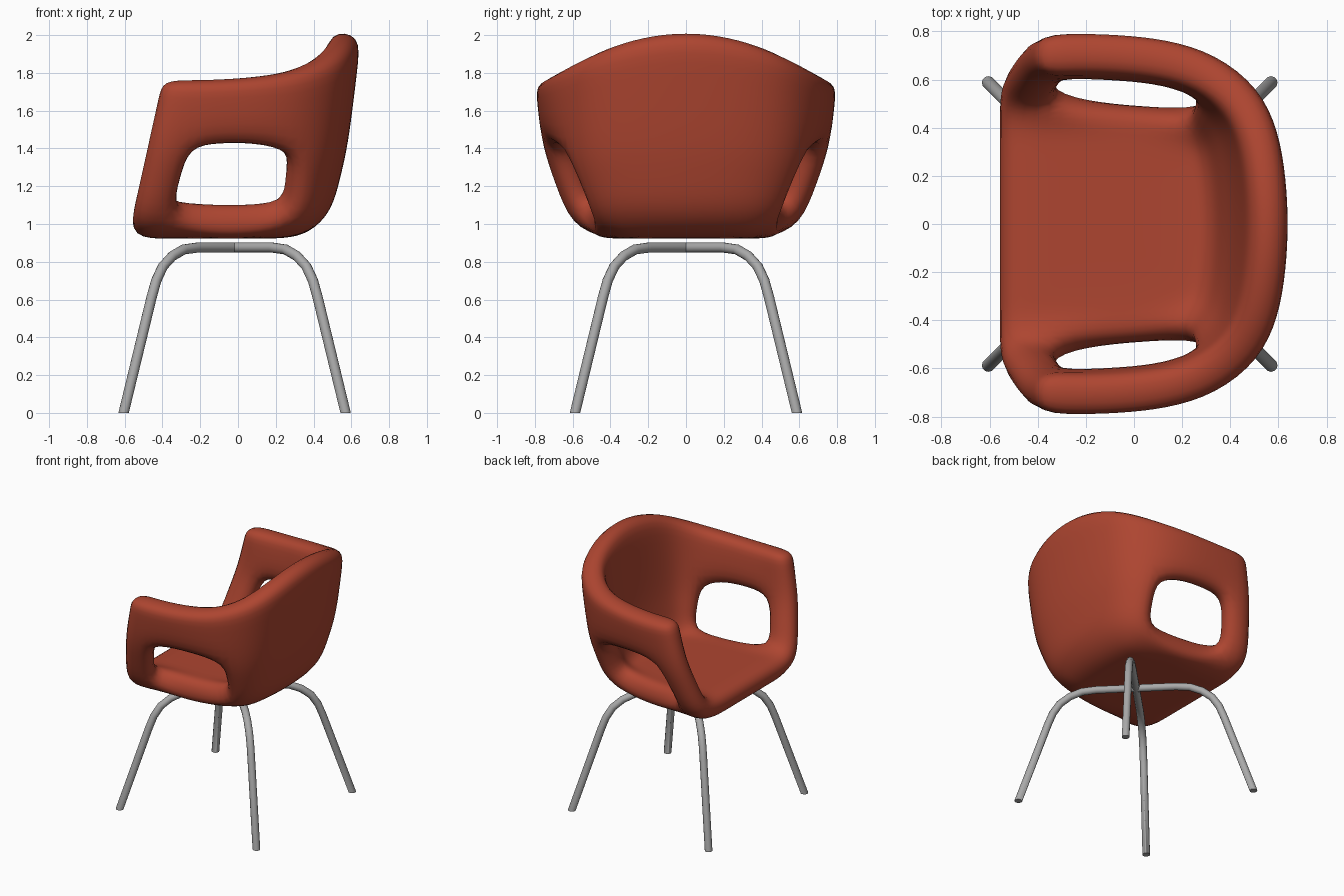
import bpy, bmesh, math
from mathutils import Vector

if "Cube" in bpy.data.objects:
    bpy.data.objects.remove(bpy.data.objects["Cube"])


def material(name, rgb):
    m = bpy.data.materials.new(name)
    m.diffuse_color = (*rgb, 1)
    m.use_nodes = True
    m.node_tree.nodes["Principled BSDF"].inputs["Base Color"].default_value = m.diffuse_color
    return m


red = material("brick red", (0.42, 0.06, 0.03))
grey = material("steel grey", (0.40, 0.40, 0.40))

# Shell: half of the mid surface, as rings running from the front edge,
# along the side to the back corner (column 5), then to the back centre (column 8)
LOW = [(-.565, .42, 1.01), (-.37, .41, 1.01), (-.14, .39, 1.01), (.06, .37, 1.01), (.22, .36, 1.015),
       (.30, .32, 1.03), (.32, .23, 1.03), (.33, .12, 1.03), (.335, 0, 1.03)]
SILL = [(-.565, .57, 1.05), (-.345, .535, 1.07), (-.14, .505, 1.02), (.06, .49, 1.02), (.26, .47, 1.07),
        (.365, .39, 1.11), (.40, .27, 1.11), (.415, .14, 1.11), (.42, 0, 1.11)]
ARM = [(-.475, .69, 1.46), (-.255, .675, 1.40), (-.10, .665, 1.42), (.08, .655, 1.42), (.285, .60, 1.38),
       (.425, .48, 1.42), (.475, .33, 1.43), (.495, .165, 1.44), (.50, 0, 1.44)]
RIM = [(-.405, .70, 1.765), (-.24, .715, 1.765), (-.05, .71, 1.77), (.13, .69, 1.785), (.30, .64, 1.815),
       (.455, .525, 1.885), (.53, .37, 1.955), (.56, .18, 2.005), (.57, 0, 2.02)]


def blend(a, b, t):
    return [tuple(u + (v - u) * t for u, v in zip(p, q)) for p, q in zip(a, b)]


LEVELS = (LOW, SILL, blend(SILL, ARM, .5), ARM, blend(ARM, RIM, .68), RIM)
bm = bmesh.new()
rings = [[bm.verts.new(p) for p in ring] for ring in LEVELS]
for k in range(5):
    for c in range(8):
        if k in (1, 2) and 1 <= c <= 3:      # side opening under the arm
            continue
        bm.faces.new((rings[k][c], rings[k][c + 1], rings[k + 1][c + 1], rings[k + 1][c]))

# Seat pan: grid filling the lowest ring
corner = LOW[5]
seat = []
for i in range(6):
    row = [rings[0][i]]
    for j in range(6, 9):
        if i == 5:
            row.append(rings[0][j])
        else:
            x = LOW[i][0] + (LOW[j][0] - corner[0]) * (i / 5) ** 2
            row.append(bm.verts.new((x, LOW[i][1] * LOW[j][1] / corner[1], 1.01)))
    seat.append(row)
for i in range(5):
    for j in range(3):
        bm.faces.new((seat[i][j], seat[i + 1][j], seat[i + 1][j + 1], seat[i][j + 1]))
bmesh.ops.recalc_face_normals(bm, faces=bm.faces[:])
mesh = bpy.data.meshes.new("seat_shell")
bm.to_mesh(mesh)
bm.free()
for f in mesh.polygons:
    f.use_smooth = True
mesh.materials.append(red)
shell = bpy.data.objects.new("seat_shell", mesh)
bpy.context.collection.objects.link(shell)
mir = shell.modifiers.new("mirror", 'MIRROR')
mir.use_axis = (False, True, False)
sol = shell.modifiers.new("thickness", 'SOLIDIFY')
sol.thickness = 0.175
sol.offset = 0
sol.use_even_offset = True
sub = shell.modifiers.new("smooth", 'SUBSURF')
sub.levels = sub.render_levels = 2

# Legs: two bent tubes crossing on the diagonals
HALF = [(.587, 0), (.587, .003), (.44, .61), (.415, .70), (.38, .775), (.33, .83), (.27, .865), (.20, .875)]
PROFILE = HALF + [(-d, z) for d, z in reversed(HALF)]


def leg_tube(name, side):
    cu = bpy.data.curves.new(name, 'CURVE')
    cu.dimensions = '3D'
    cu.bevel_depth = 0.027
    cu.bevel_resolution = 4
    cu.use_fill_caps = True
    sp = cu.splines.new('POLY')
    sp.points.add(len(PROFILE) - 1)
    for p, (d, z) in zip(sp.points, PROFILE):
        p.co = (d - .018, d * side, z, 1)
    sp.use_smooth = True
    cu.materials.append(grey)
    ob = bpy.data.objects.new(name, cu)
    bpy.context.collection.objects.link(ob)


leg_tube("leg_tube_a", 1)
leg_tube("leg_tube_b", -1)
